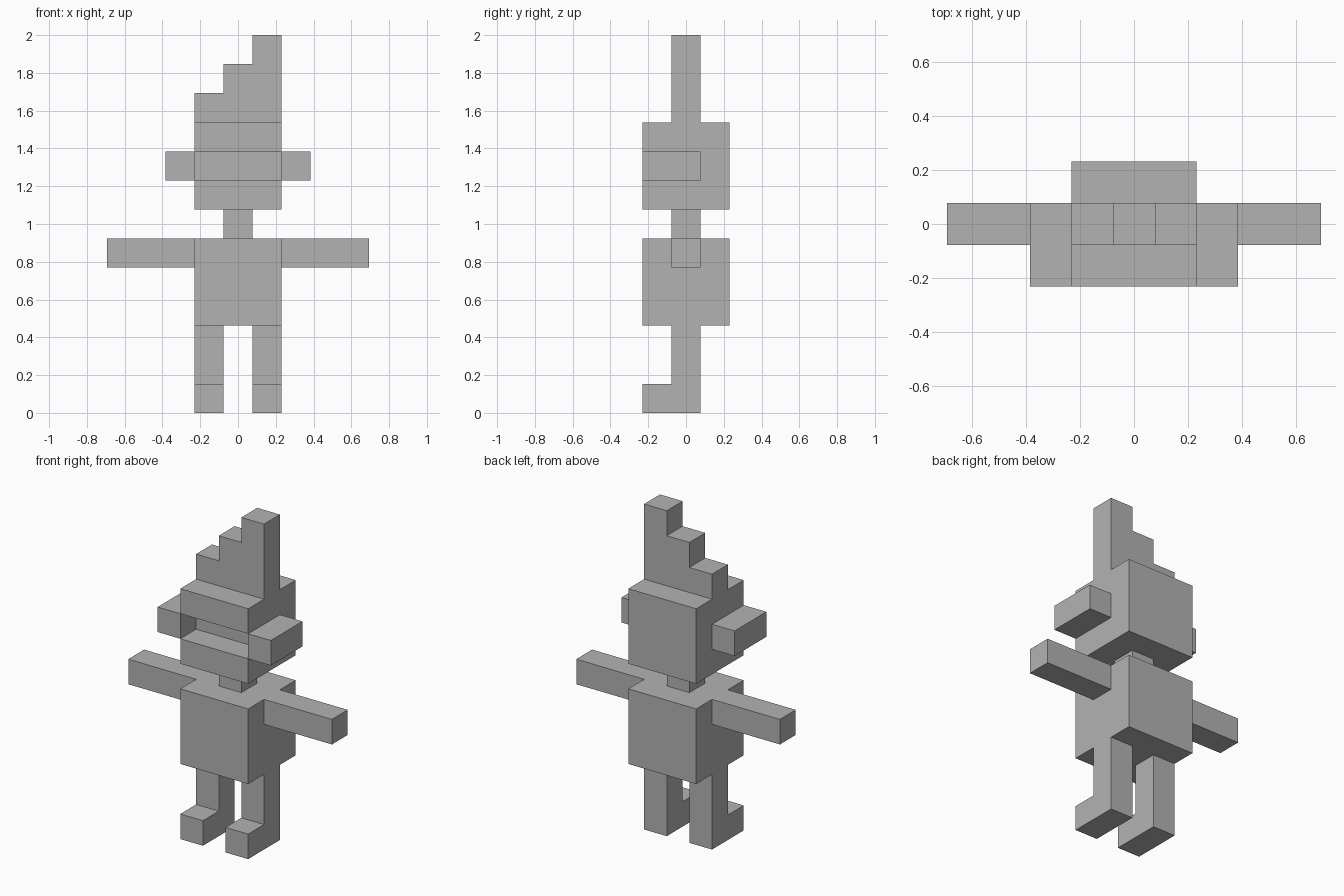
import bpy
import bmesh
from mathutils import Vector

cube = bpy.data.objects.get("Cube")
if cube:
    bpy.data.objects.remove(cube, do_unlink=True)

U = 2 / 13  # one block; the figure is thirteen blocks tall

grey = bpy.data.materials.new("plain_grey")
grey.use_nodes = True
colour = (0.45, 0.45, 0.45, 1)
grey.diffuse_color = colour
grey.node_tree.nodes["Principled BSDF"].inputs["Base Color"].default_value = colour


def extrude(name, profile, axis, start, end):
    """Extrude a (horizontal, z) block profile along 'x' or 'y'."""
    bm = bmesh.new()

    def place(a, z, d):
        return Vector((d, a, z) if axis == "x" else (a, d, z)) * U

    face = bm.faces.new([bm.verts.new(place(a, z, start)) for a, z in profile])
    grown = bmesh.ops.extrude_face_region(bm, geom=[face])["geom"]
    shift = place(0, 0, end - start)
    bmesh.ops.translate(bm, vec=shift,
                        verts=[g for g in grown if isinstance(g, bmesh.types.BMVert)])
    bmesh.ops.recalc_face_normals(bm, faces=bm.faces)
    mesh = bpy.data.meshes.new(name)
    bm.to_mesh(mesh)
    bm.free()
    mesh.materials.append(grey)
    obj = bpy.data.objects.new(name, mesh)
    bpy.context.collection.objects.link(obj)
    return obj


def box(name, x, y, z):
    profile = [(y[0], z[0]), (y[1], z[0]), (y[1], z[1]), (y[0], z[1])]
    return extrude(name, profile, "x", *x)


# Body and neck
box("body", (-1.5, 1.5), (-1.5, 1.5), (3, 6))
box("neck", (-0.5, 0.5), (-0.5, 0.5), (6, 7))

# Head with a recessed eye slot across the front
head = [(-1.5, 7), (1.5, 7), (1.5, 10), (-1.5, 10),
        (-1.5, 9), (-0.5, 9), (-0.5, 8), (-1.5, 8)]
extrude("head", head, "x", -1.5, 1.5)

# Stepped crest rising to the left
crest = [(-1.5, 10), (1.5, 10), (1.5, 13), (0.5, 13),
         (0.5, 12), (-0.5, 12), (-0.5, 11), (-1.5, 11)]
extrude("crest", crest, "y", -0.5, 0.5)

# Paired arms, ears and legs with feet
leg = [(-1.5, 0), (0.5, 0), (0.5, 3), (-0.5, 3), (-0.5, 1), (-1.5, 1)]
for side, s in (("left", 1), ("right", -1)):
    box(side + "_arm", (1.5 * s, 4.5 * s), (-0.5, 0.5), (5, 6))
    box(side + "_ear", (1.5 * s, 2.5 * s), (-1.5, 0.5), (8, 9))
    extrude(side + "_leg", leg, "x", 0.5 * s, 1.5 * s)
